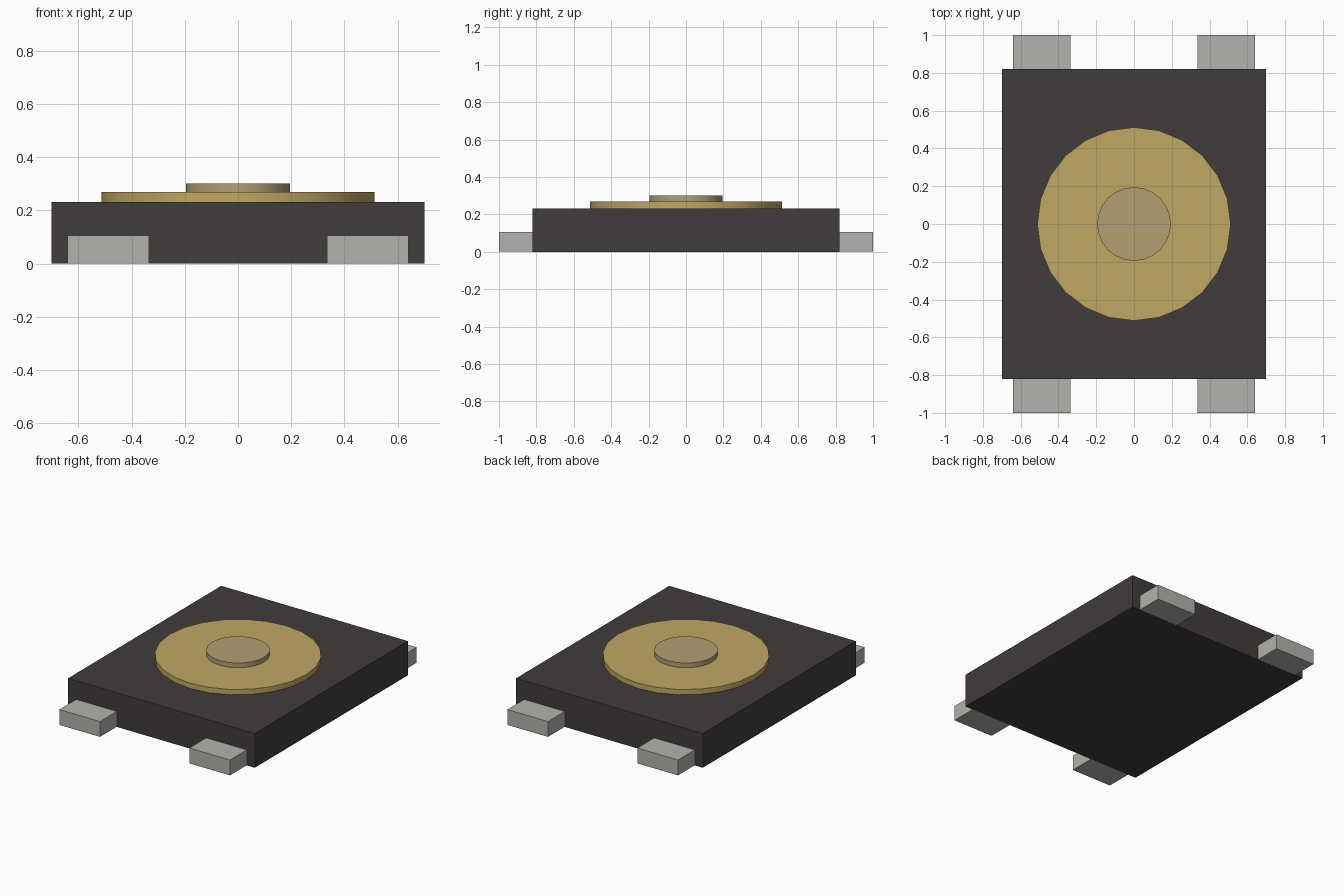
import bpy
import math

cube = bpy.data.objects.get("Cube")
if cube:
    bpy.data.objects.remove(cube, do_unlink=True)


def material(name, rgb):
    m = bpy.data.materials.new(name)
    m.use_nodes = True
    m.diffuse_color = (*rgb, 1)
    m.node_tree.nodes["Principled BSDF"].inputs["Base Color"].default_value = (*rgb, 1)
    return m


dark = material("dark plastic", (0.054, 0.045, 0.045))
gold = material("gold brass", (0.527, 0.387, 0.127))
tan = material("tan brass", (0.445, 0.342, 0.171))
silver = material("silver metal", (0.445, 0.445, 0.423))


def box(name, lo, hi, mat):
    centre = [(a + b) / 2 for a, b in zip(lo, hi)]
    bpy.ops.mesh.primitive_cube_add(size=1, location=centre)
    ob = bpy.context.object
    ob.name = name
    ob.scale = [b - a for a, b in zip(lo, hi)]
    bpy.ops.object.transform_apply(location=False, rotation=False, scale=True)
    ob.data.materials.append(mat)


def disc(name, radius, z0, z1, mat):
    # rotated so that a corner lies on the x axis
    bpy.ops.mesh.primitive_cylinder_add(vertices=24, radius=radius, depth=z1 - z0,
                                        location=(0, 0, (z0 + z1) / 2))
    ob = bpy.context.object
    ob.name = name
    ob.data.materials.append(mat)
    bpy.ops.object.shade_smooth_by_angle(angle=math.radians(30))


# Housing block
box("housing", (-0.70, -0.82, 0), (0.70, 0.82, 0.232), dark)

# Round cap and raised contact
disc("round_cap", 0.512, 0.22, 0.268, gold)
disc("centre_contact", 0.195, 0.26, 0.30, tan)

# Four terminals, slightly embedded in the housing ends
for sy, end in ((-1, "front"), (1, "back")):
    for sx, side in ((-1, "right"), (1, "left")):
        xs = sorted((sx * 0.335, sx * 0.64))
        ys = sorted((sy * 0.79, sy * 1.0))
        box(f"{end}_{side}_terminal", (xs[0], ys[0], 0.001), (xs[1], ys[1], 0.105), silver)
